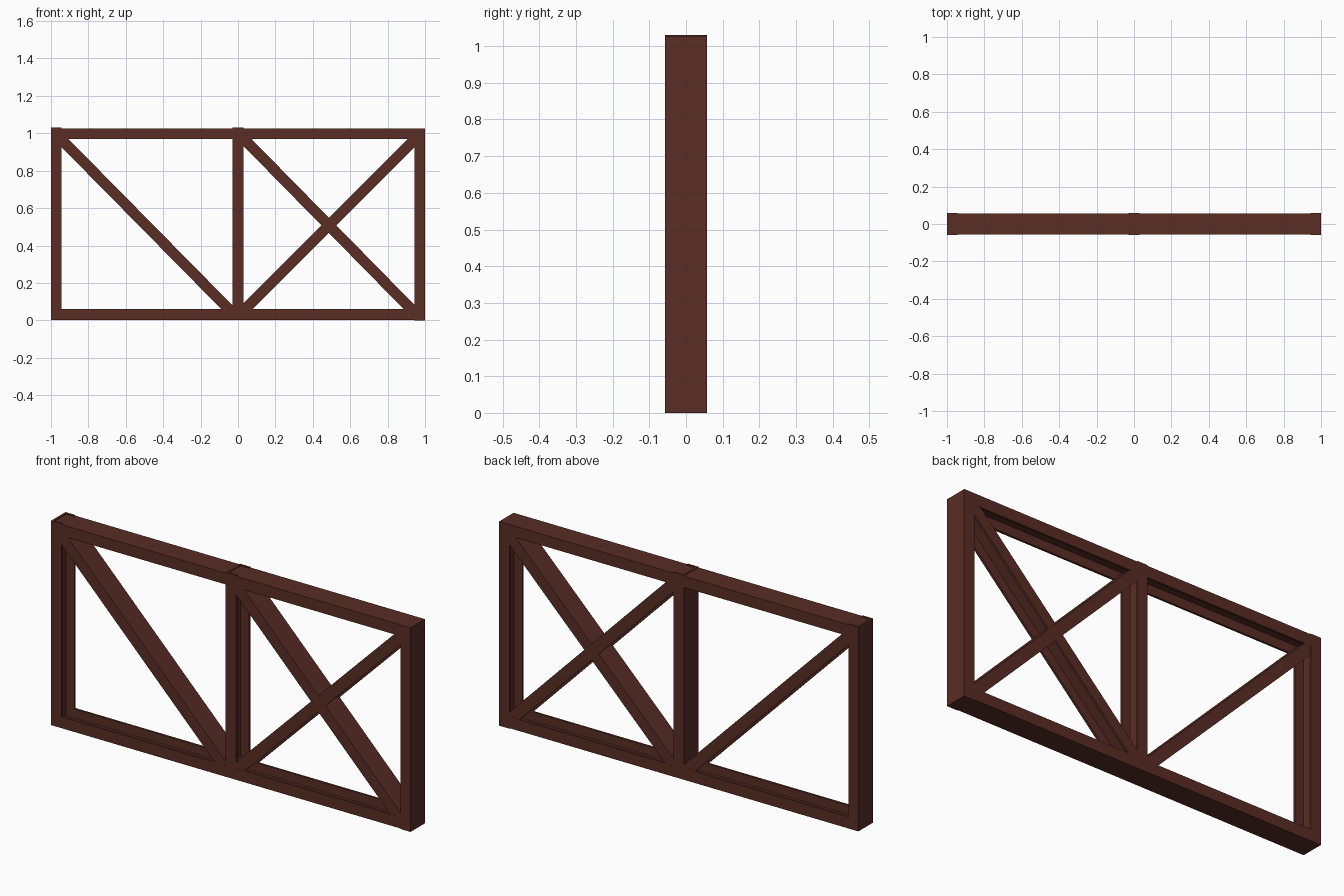
import bpy
import bmesh
from mathutils import Vector

cube = bpy.data.objects.get("Cube")
if cube:
    bpy.data.objects.remove(cube, do_unlink=True)

# One red-brown paint for every member
paint = bpy.data.materials.new("red_brown_paint")
paint.use_nodes = True
colour = (0.1, 0.026, 0.018, 1)
paint.diffuse_color = colour
paint.node_tree.nodes["Principled BSDF"].inputs["Base Color"].default_value = colour

WIDTH, WALL = 0.057, 0.011


def channel(name, start, end, opening, depth):
    """U-section beam between two (x, z) points; its open side faces 'opening'."""
    a, b = (Vector((p[0], 0, p[1])) for p in (start, end))
    along = (b - a).normalized()
    out = Vector((opening[0], 0, opening[1]))
    out = (out - along * out.dot(along)).normalized()
    h, d, i = WIDTH / 2, depth / 2, depth / 2 - WALL
    profile = [(-h, -d), (h, -d), (h, -i), (WALL - h, -i),
               (WALL - h, i), (h, i), (h, d), (-h, d)]
    bm = bmesh.new()
    section = bm.faces.new([bm.verts.new(a + out * u + Vector((0, v, 0)))
                            for u, v in profile])
    swept = bmesh.ops.extrude_face_region(bm, geom=[section], use_keep_orig=True)
    bmesh.ops.translate(bm, vec=b - a,
                        verts=[g for g in swept["geom"] if isinstance(g, bmesh.types.BMVert)])
    bmesh.ops.recalc_face_normals(bm, faces=bm.faces[:])
    mesh = bpy.data.meshes.new(name)
    bm.to_mesh(mesh)
    bm.free()
    mesh.materials.append(paint)
    obj = bpy.data.objects.new(name, mesh)
    bpy.context.collection.objects.link(obj)


SIDE = 1 - WIDTH / 2
LOW, HIGH = 0.031, 0.998

# Posts: outer ones open inwards, the middle one opens to +x
channel("right_post", (-SIDE, 0.003), (-SIDE, 1.03), (1, 0), 0.115)
channel("middle_post", (0, 0.003), (0, 1.03), (1, 0), 0.115)
channel("left_post", (SIDE, 0), (SIDE, 1.026), (-1, 0), 0.115)

# Rails open inwards
channel("bottom_rail", (-0.998, LOW), (0.998, LOW), (0, 1), 0.1144)
channel("top_rail", (-0.998, HIGH), (0.998, HIGH), (0, -1), 0.1144)

# Diagonal braces open downwards
channel("right_brace", (-0.955, 0.978), (-0.02, 0.03), (0, -1), 0.1136)
channel("left_falling_brace", (0.02, 0.982), (0.955, 0.03), (0, -1), 0.1136)
channel("left_rising_brace", (0.02, 0.042), (0.955, 0.976), (0, -1), 0.1128)
